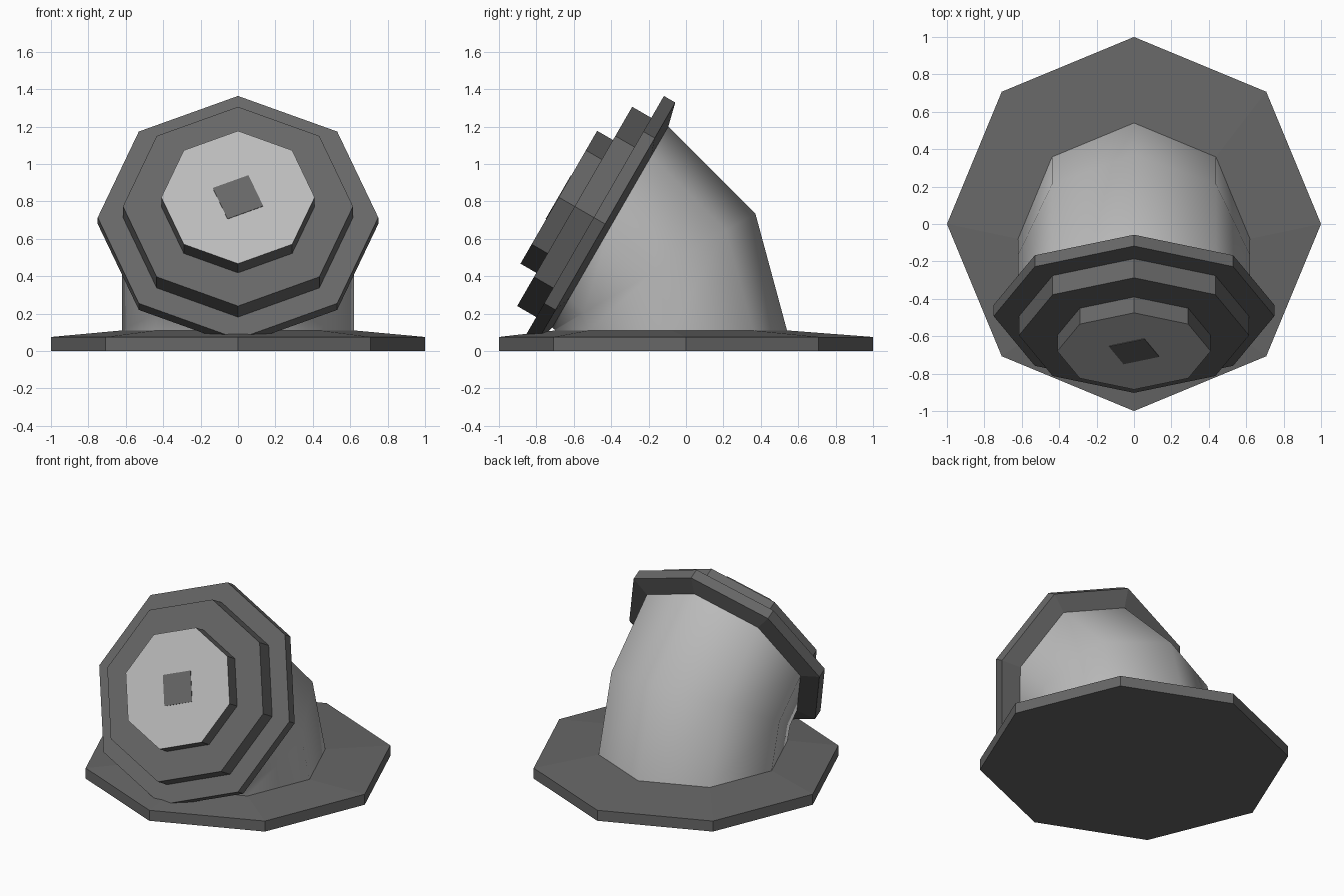
import bpy, bmesh, math
from mathutils import Matrix, Vector

if "Cube" in bpy.data.objects:
    bpy.data.objects.remove(bpy.data.objects["Cube"])


def material(name, v):
    m = bpy.data.materials.new(name)
    m.diffuse_color = (v, v, v, 1)
    m.use_nodes = True
    m.node_tree.nodes["Principled BSDF"].inputs["Base Color"].default_value = m.diffuse_color
    return m


DARK = material("dark grey", 0.135)
LIGHT = material("light grey", 0.5)
TILT = math.radians(60)


def ring(matrix, radius, height=0.0, sides=8, turn=0.0):
    """Polygon ring in the local xy plane of a matrix."""
    return [matrix @ Vector((radius * math.cos(turn + i * math.tau / sides),
                             radius * math.sin(turn + i * math.tau / sides), height))
            for i in range(sides)]


def loft(name, rings, mats, caps=True, smooth=False, top_index=0):
    """Skin a list of rings, ordered along the axis."""
    bm = bmesh.new()
    rows = [[bm.verts.new(p) for p in r] for r in rings]
    n = len(rows[0])
    for a, b in zip(rows, rows[1:]):
        for i in range(n):
            j = (i + 1) % n
            f = bm.faces.new((a[i], a[j], b[j], b[i]))
            f.smooth = smooth
    if caps:
        bm.faces.new(rows[0][::-1])
        bm.faces.new(rows[-1]).material_index = top_index
    me = bpy.data.meshes.new(name)
    bm.to_mesh(me)
    bm.free()
    for m in mats:
        me.materials.append(m)
    ob = bpy.data.objects.new(name, me)
    bpy.context.collection.objects.link(ob)
    return ob


# Base flange: octagon with a gently sloping top
ground = Matrix.Identity(4)
neck = Matrix.Translation((0, -0.08, 0))
loft("base_flange", [ring(ground, 1.0), ring(ground, 1.0, 0.075),
                     ring(neck, 0.62, 0.11)], [DARK])

# Elbow: octagon swept 60 degrees around a pivot at its front edge
pivot = Matrix.Translation((0, -0.703, 0.115))
elbow = []
for k in range(3):
    m = pivot @ Matrix.Rotation(TILT * k / 2, 4, 'X') @ Matrix.Translation((0, 0.62, 0))
    elbow.append(ring(m, 0.62))
elbow[0] = ring(neck, 0.62, 0.11)

# Tilted frame of the stacked discs, origin on the front of the large flange
face = Matrix.Translation((0, -0.493, 0.714)) @ Matrix.Rotation(TILT, 4, 'X')
elbow[2] = ring(face, 0.62, -0.102)
loft("elbow_body", elbow, [LIGHT], caps=False, smooth=True)

# Large tilted flange with tapered back
loft("front_flange", [ring(face, 0.62, -0.102), ring(face, 0.75, -0.07),
                      ring(face, 0.75)], [DARK])

# Stepped discs, the outer one with a light front
loft("middle_disc", [ring(face, 0.615), ring(face, 0.615, 0.118)], [DARK])
loft("outer_disc", [ring(face, 0.41, 0.118), ring(face, 0.41, 0.216)],
     [DARK, LIGHT], top_index=1)

# Small turned square on the disc centre
turn = math.radians(67.5)
loft("centre_square", [ring(face, 0.146, h, 4, turn) for h in (0.215, 0.219)], [DARK])
